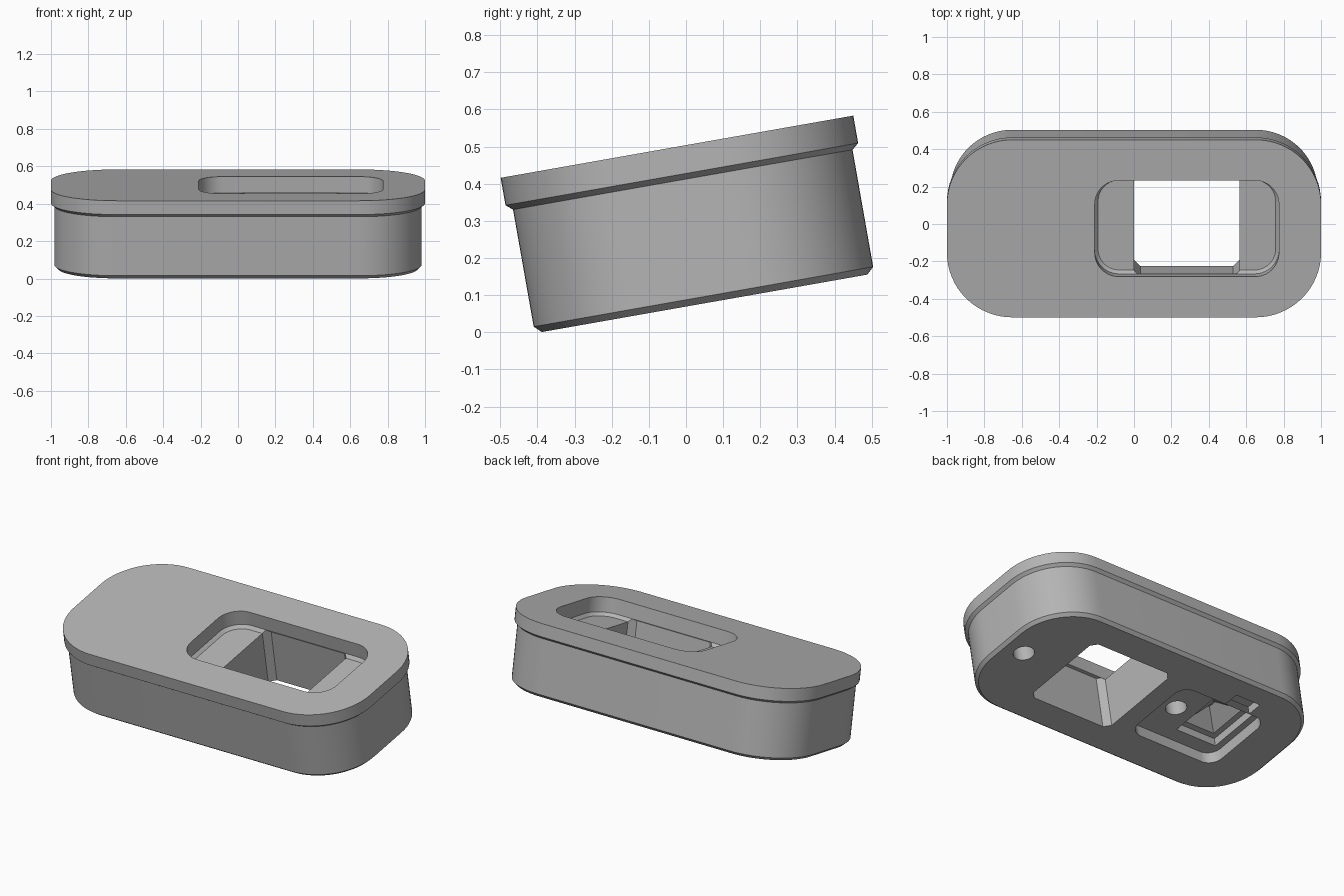
import bpy, bmesh, math

if "Cube" in bpy.data.objects:
    bpy.data.objects.remove(bpy.data.objects["Cube"], do_unlink=True)

grey = bpy.data.materials.new("plain grey")
COLOUR = (0.46, 0.46, 0.46, 1)
grey.diffuse_color = COLOUR
grey.use_nodes = True
grey.node_tree.nodes["Principled BSDF"].inputs["Base Color"].default_value = COLOUR


def outline(hx, hy, r, steps):
    """Rounded rectangle; one step gives chamfered corners, zero radius sharp ones."""
    points = []
    for i, (sx, sy) in enumerate([(1, 1), (-1, 1), (-1, -1), (1, -1)]):
        for k in range(steps + 1):
            a = math.pi / 2 * (i + k / steps)
            points.append((sx * (hx - r) + r * math.cos(a),
                           sy * (hy - r) + r * math.sin(a)))
    return points


def loft(name, centre, half, radius, levels, steps=1):
    """Solid through stacked outlines; levels are (height, inset)."""
    bm = bmesh.new()
    rings = []
    for z, inset in levels:
        pts = outline(half[0] - inset, half[1] - inset, max(radius - inset, 0), steps)
        rings.append([bm.verts.new((centre[0] + x, centre[1] + y, z)) for x, y in pts])
    for low, high in zip(rings, rings[1:]):
        n = len(low)
        for i in range(n):
            j = (i + 1) % n
            bm.faces.new((low[i], low[j], high[j], high[i]))
    bm.faces.new(rings[0][::-1])
    bm.faces.new(rings[-1])
    bmesh.ops.remove_doubles(bm, verts=bm.verts, dist=1e-5)
    bmesh.ops.recalc_face_normals(bm, faces=bm.faces)
    mesh = bpy.data.meshes.new(name)
    bm.to_mesh(mesh)
    bm.free()
    mesh.materials.append(grey)
    ob = bpy.data.objects.new(name, mesh)
    bpy.context.collection.objects.link(ob)
    return ob


HEIGHT = 0.428
FLOOR = 0.322        # floor of the top recess
POCKET = 0.07        # depth of the underside pocket
JACK_X = 0.2825      # centre of the through opening

# Body with chamfered foot and overhanging rim
body = loft("grommet_body", (0, 0), (1, 0.482), 0.35,
            [(0, 0.037), (0.018, 0.018), (0.338, 0.018), (0.353, 0), (HEIGHT, 0)], 16)

cutters = [
    # Rounded recess in the top, chamfered at its floor
    loft("top_recess", (JACK_X, 0), (0.4925, 0.2615), 0.13,
         [(FLOOR, 0.018), (FLOOR + 0.018, 0), (HEIGHT + 0.05, 0)], 10),
    # Through opening with clipped corners
    loft("socket_opening", (JACK_X, 0), (0.2825, 0.28), 0.035,
         [(-0.05, 0), (FLOOR + 0.016, 0)]),
    # Underside pocket, with a small side notch
    loft("underside_pocket", (-0.42, 0), (0.3, 0.235), 0.08,
         [(-0.05, 0), (POCKET, 0)], 8),
    loft("pocket_notch", (-0.51, 0.25), (0.085, 0.08), 0,
         [(-0.05, 0), (POCKET * 0.7, 0)]),
    # Stepped pit ending in a sloped roof
    loft("pocket_pit", (-0.54, 0.01), (0.14, 0.16), 0,
         [(POCKET - 0.03, 0), (POCKET + 0.05, 0), (POCKET + 0.05, 0.035),
          (0.2, 0.135)]),
]
# Pair of blind screw holes either side of the opening
for side, depth in ((1, 0.1), (-1, 0.1 + POCKET)):
    cutters.append(loft("screw_hole", (JACK_X + side * 0.555, 0), (0.06, 0.06), 0.06,
                        [(-0.05, 0), (depth, 0)], 8))

bpy.ops.object.select_all(action='DESELECT')
body.select_set(True)
bpy.context.view_layer.objects.active = body
for cutter in cutters:
    mod = body.modifiers.new(cutter.name, 'BOOLEAN')
    mod.operation = 'DIFFERENCE'
    mod.solver = 'EXACT'
    mod.object = cutter
    bpy.ops.object.modifier_apply(modifier=mod.name)
    bpy.data.objects.remove(cutter, do_unlink=True)

bpy.ops.object.shade_smooth_by_angle(angle=math.radians(25))

# Tilt so the front edge of the foot rests on the ground
body.rotation_euler.x = math.radians(10)
body.location = (0, 0.05, 0.078)
